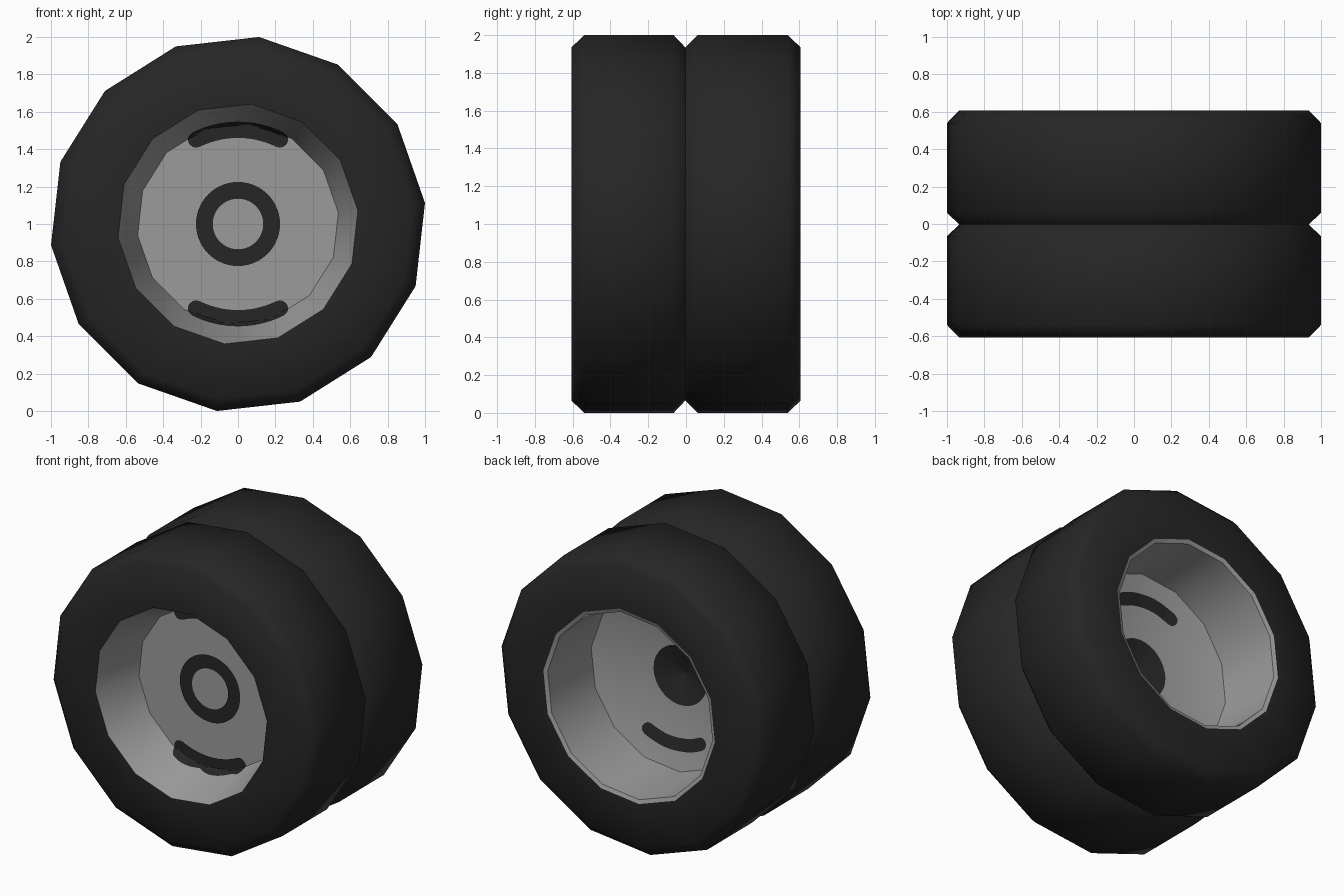
import bpy, bmesh, math

if "Cube" in bpy.data.objects:
    bpy.data.objects.remove(bpy.data.objects["Cube"])

N = 14                          # sides of the wheel
STEP = 2 * math.pi / N
PHI = math.radians(83.57)       # angle of one corner
W = 0.607                       # half width


def material(name, v):
    m = bpy.data.materials.new(name)
    m.diffuse_color = (v, v, v, 1)
    m.use_nodes = True
    m.node_tree.nodes["Principled BSDF"].inputs["Base Color"].default_value = m.diffuse_color
    return m


rubber = material("black_rubber", 0.019)
metal = material("grey_metal", 0.33)


def make(name, rows, closed, mat, angle, flip=False):
    """Skin rows of points into a mesh object."""
    bm = bmesh.new()
    vs = [[bm.verts.new(p) for p in row] for row in rows]
    n = len(rows[0])
    for a, b in zip(vs, vs[1:]):
        for j in range(n if closed else n - 1):
            k = (j + 1) % n
            f = [a[j], b[j], b[k], a[k]]
            bm.faces.new(f[::-1] if flip else f)
    bmesh.ops.remove_doubles(bm, verts=bm.verts, dist=1e-5)
    me = bpy.data.meshes.new(name)
    bm.to_mesh(me)
    bm.free()
    ob = bpy.data.objects.new(name, me)
    bpy.context.collection.objects.link(ob)
    me.materials.append(mat)
    bpy.ops.object.select_all(action='DESELECT')
    ob.select_set(True)
    bpy.context.view_layer.objects.active = ob
    bpy.ops.object.shade_smooth_by_angle(angle=math.radians(angle))
    return ob


def lathe(name, profile, mat, angle):
    """Turn a (radius, y) profile round the axle."""
    rows = [[(r * math.cos(PHI + j * STEP), y, 1 + r * math.sin(PHI + j * STEP))
             for j in range(N)] for r, y in profile]
    return make(name, rows, True, mat, angle)


# Surfaces that the dark details lie on, as y of the polygonal radius
def front_y(t):
    return -0.29 if t < 0.54 else -0.29 - (t - 0.54) * (W - 0.29) / 0.105


def back_y(t):
    return t * 0.16 / 0.60


def plate(name, r0, r1, mid, half, front, rounded=True):
    """Thin dark arc following the rim surface."""
    rows, hw, rc = [], (r1 - r0) / 2, (r0 + r1) / 2
    nr, na = 12, 56
    for i in range(nr + 1):
        r = r0 + (r1 - r0) * i / nr
        h = half
        if rounded:
            h += math.sqrt(max(0, hw * hw - (r - rc) ** 2)) / rc
        row = []
        for j in range(na + 1):
            a = mid - h + 2 * h * j / na
            d = (a - PHI) % STEP - STEP / 2
            t = r * math.cos(d) / math.cos(STEP / 2)
            y = front_y(t) - 0.008 if front else back_y(t) + 0.006
            row.append((r * math.cos(a), y, 1 + r * math.sin(a)))
        rows.append(row)
    make(name, rows, False, rubber, 40, not front)


# Tyre with chamfered shoulders and a central groove
R = 1.006
lathe("tyre", [(0.645, -W), (0.94, -W), (R, -0.54), (R, -0.065), (0.94, -0.003),
               (R, 0.06), (R, 0.54), (0.94, W), (0.645, W)], rubber, 80)

# Dished front rim and deeper coned back rim with a lip
lathe("front_rim", [(0, -0.29), (0.54, -0.29), (0.645, -W)], metal, 40)
lathe("back_rim", [(0.645, W), (0.62, W - 0.01), (0.60, 0.16), (0, 0)], metal, 40)

# Hub ring in front, solid hub at the back
plate("front_hub_ring", 0.135, 0.225, 0, math.pi, True, False)
plate("back_hub", 0, 0.20, 0, math.pi, False, False)

# Curved slots above and below the hub
for label, mid in (("upper", math.pi / 2), ("lower", -math.pi / 2)):
    plate("front_slot_" + label, 0.46, 0.547, mid, 0.46, True)
    plate("back_slot_" + label, 0.395, 0.475, mid, 0.47, False)
